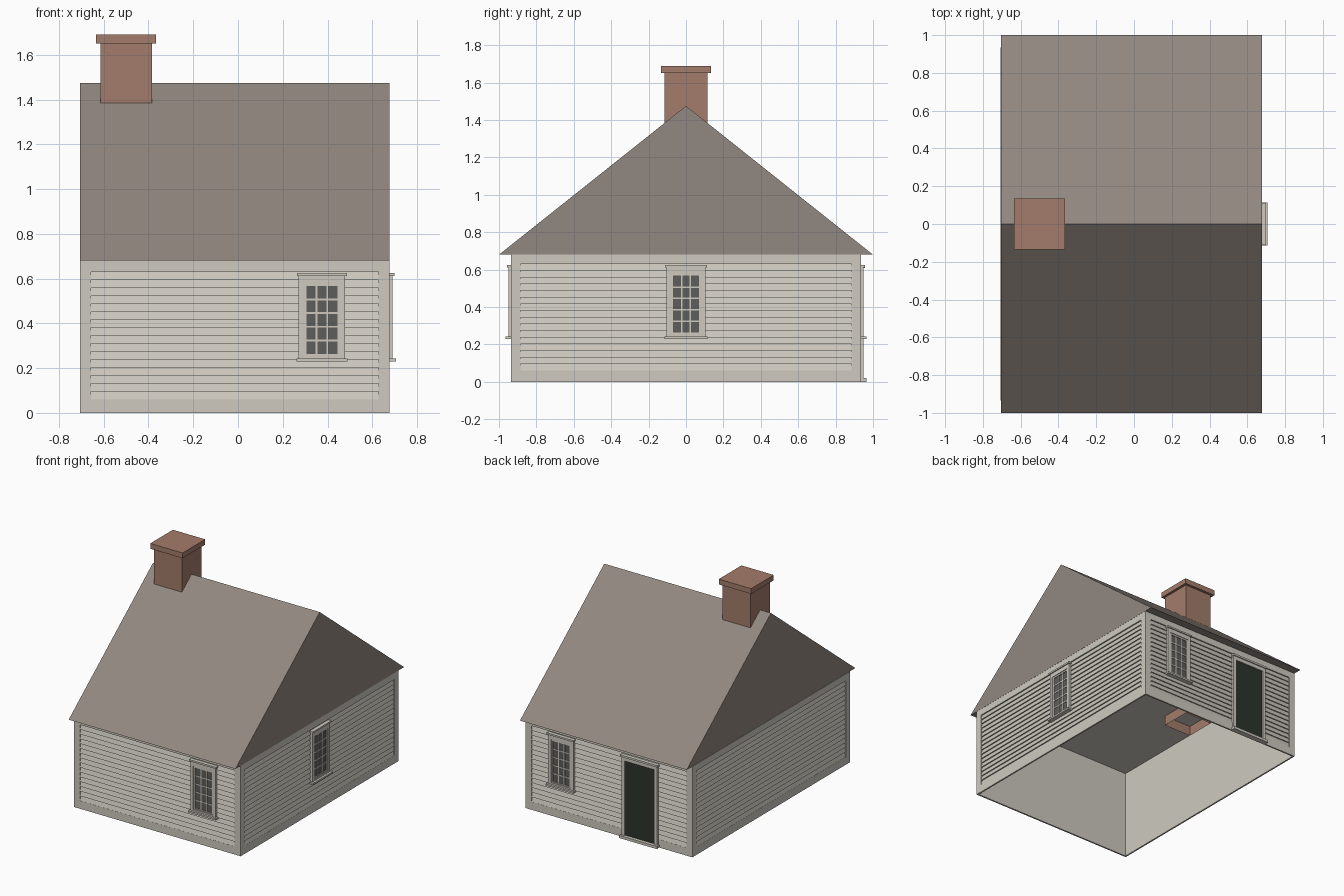
import bpy, bmesh, math
from mathutils import Matrix, Vector

cube = bpy.data.objects.get("Cube")
if cube:
    bpy.data.objects.remove(cube, do_unlink=True)


def material(name, rgb):
    m = bpy.data.materials.new(name)
    m.use_nodes = True
    m.diffuse_color = (*rgb, 1)
    m.node_tree.nodes["Principled BSDF"].inputs["Base Color"].default_value = (*rgb, 1)
    return m


PAINT = material("pale grey paint", (0.62, 0.59, 0.53))
ROOF = material("brown grey shingle", (0.285, 0.245, 0.215))
BRICK = material("red brick", (0.37, 0.20, 0.145))
GLASS = material("dark glass", (0.11, 0.11, 0.105))
DOOR = material("dark green door", (0.025, 0.033, 0.025))

# Main dimensions
CX, HALF_X, HALF_Y = -0.015, 0.692, 0.935
WALL_H, RIDGE, THICK, BORDER = 0.68, 1.475, 0.012, 0.05


def finish(name, bm, mat, matrix=Matrix()):
    bmesh.ops.recalc_face_normals(bm, faces=bm.faces)
    mesh = bpy.data.meshes.new(name)
    bm.to_mesh(mesh)
    bm.free()
    mesh.materials.append(mat)
    obj = bpy.data.objects.new(name, mesh)
    obj.matrix_world = matrix
    bpy.context.collection.objects.link(obj)
    return obj


def add_box(bm, x, y, z):
    """Add a box from three (low, high) ranges."""
    spans = (x, y, z)
    mid = Vector([(a + b) / 2 for a, b in spans])
    size = Vector([b - a for a, b in spans])
    bmesh.ops.create_cube(bm, size=1, matrix=Matrix.Translation(mid) @ Matrix.Diagonal((*size, 1)))


def boxes(name, mat, items, matrix=Matrix()):
    bm = bmesh.new()
    for item in items:
        add_box(bm, *item)
    return finish(name, bm, mat, matrix)


def extrude_profile(name, mat, points, x0, x1, closed, matrix=Matrix()):
    """Sweep (y, z) points along x."""
    bm = bmesh.new()
    a = [bm.verts.new((x0, y, z)) for y, z in points]
    b = [bm.verts.new((x1, y, z)) for y, z in points]
    n = len(points)
    for i in range(n if closed else n - 1):
        j = (i + 1) % n
        bm.faces.new((a[i], a[j], b[j], b[i]))
    if closed:
        bm.faces.new(a)
        bm.faces.new(b)
    return finish(name, bm, mat, matrix)


# Each wall is built facing -y in its own space, then turned into place
def wall_matrix(angle, distance):
    turn = Matrix.Rotation(math.radians(angle), 4, "Z")
    return Matrix.Translation((CX, 0, 0)) @ turn @ Matrix.Translation((0, -distance, 0))


def frame(u, z, side, top, bottom, depth):
    """Four boards around an opening."""
    return [((u[0], u[0] + side), depth, z), ((u[1] - side, u[1]), depth, z),
            ((u[0] + side, u[1] - side), depth, (z[1] - top, z[1])),
            ((u[0] + side, u[1] - side), depth, (z[0], z[0] + bottom))]


def build_wall(name, half, trim_half, matrix):
    boxes(name + "_trim", PAINT,
          frame((-trim_half, trim_half), (0, WALL_H), BORDER - half + trim_half, 0.05, 0.06, (0, THICK)), matrix)
    # Overlapping clapboards
    low, high, count = 0.06, 0.63, 16
    pitch = (high - low) / count
    points = []
    for i in range(count):
        points += [(0.001, low + i * pitch), (0.010, low + (i + 1) * pitch)]
    extrude_profile(name + "_clapboards", PAINT, points, BORDER - half, half - BORDER, False, matrix)


def build_window(name, u, matrix):
    m = matrix @ Matrix.Translation((u, 0, 0))
    parts = frame((-0.104, 0.104), (0.24, 0.615), 0.022, 0.035, 0.015, (-0.014, 0.005))
    parts += frame((-0.082, 0.082), (0.255, 0.58), 0.012, 0.012, 0.008, (-0.009, 0.005))
    parts.append(((-0.111, 0.111), (-0.022, 0.005), (0.612, 0.624)))
    parts.append(((-0.114, 0.114), (-0.030, 0.005), (0.230, 0.243)))
    boxes(name + "_casing", PAINT, parts, m)
    # Glazing bars, three panes wide and five high
    bars = [((x - 0.004, x + 0.004), (-0.007, 0.002), (0.26, 0.57)) for x in (-0.024, 0.024)]
    for i in range(1, 5):
        z = 0.263 + i * 0.061
        bars.append(((-0.072, 0.072), (-0.0065, 0.002), (z - 0.004, z + 0.004)))
    boxes(name + "_bars", PAINT, bars, m)
    boxes(name + "_glass", GLASS, [((-0.075, 0.075), (-0.003, 0.004), (0.258, 0.573))], m)


front = wall_matrix(0, HALF_Y)
right = wall_matrix(90, HALF_X)
back = wall_matrix(180, HALF_Y)
left = wall_matrix(-90, HALF_X)

for name, m in (("front_wall", front), ("back_wall", back)):
    build_wall(name, HALF_X, HALF_X, m)
for name, m in (("left_wall", right), ("right_wall", left)):
    build_wall(name, HALF_Y, HALF_Y - THICK, m)

build_window("front_window", 0.39, front)
build_window("left_window", 0.0, right)
build_window("back_window", -0.39, back)

# Back door with casing and threshold
door = back @ Matrix.Translation((0.262, 0, 0))
boxes("door_casing", PAINT,
      frame((-0.148, 0.148), (0.0, 0.61), 0.026, 0.03, 0.02, (-0.014, 0.005))
      + [((-0.154, 0.154), (-0.022, 0.005), (0.608, 0.622)),
         ((-0.156, 0.156), (-0.030, 0.005), (0.0, 0.02))], door)
boxes("door_panel", DOOR, [((-0.124, 0.124), (-0.005, 0.004), (0.018, 0.582))], door)

# Inner walls and ceiling, open underneath
bm = bmesh.new()
ix, iy = HALF_X - THICK, HALF_Y - THICK
add_box(bm, (CX - ix, CX + ix), (-iy, iy), (0, 0.675))
bottom = [f for f in bm.faces if f.calc_center_median().z < 0.01]
bmesh.ops.delete(bm, geom=bottom, context="FACES_ONLY")
finish("inner_walls", bm, PAINT)

# Gabled roof
extrude_profile("roof", ROOF, [(-1, WALL_H), (1, WALL_H), (0, RIDGE)],
                CX - HALF_X + 0.002, CX + HALF_X + 0.001, True)

# Chimney shaft, open underneath, with a wider cap
bm = bmesh.new()
add_box(bm, (-0.615, -0.385), (-0.115, 0.115), (0.60, 1.655))
bottom = [f for f in bm.faces if f.calc_center_median().z < 0.61]
bmesh.ops.delete(bm, geom=bottom, context="FACES_ONLY")
finish("chimney_shaft", bm, BRICK)
boxes("chimney_cap", BRICK, [((-0.634, -0.366), (-0.134, 0.134), (1.65, 1.69))])
